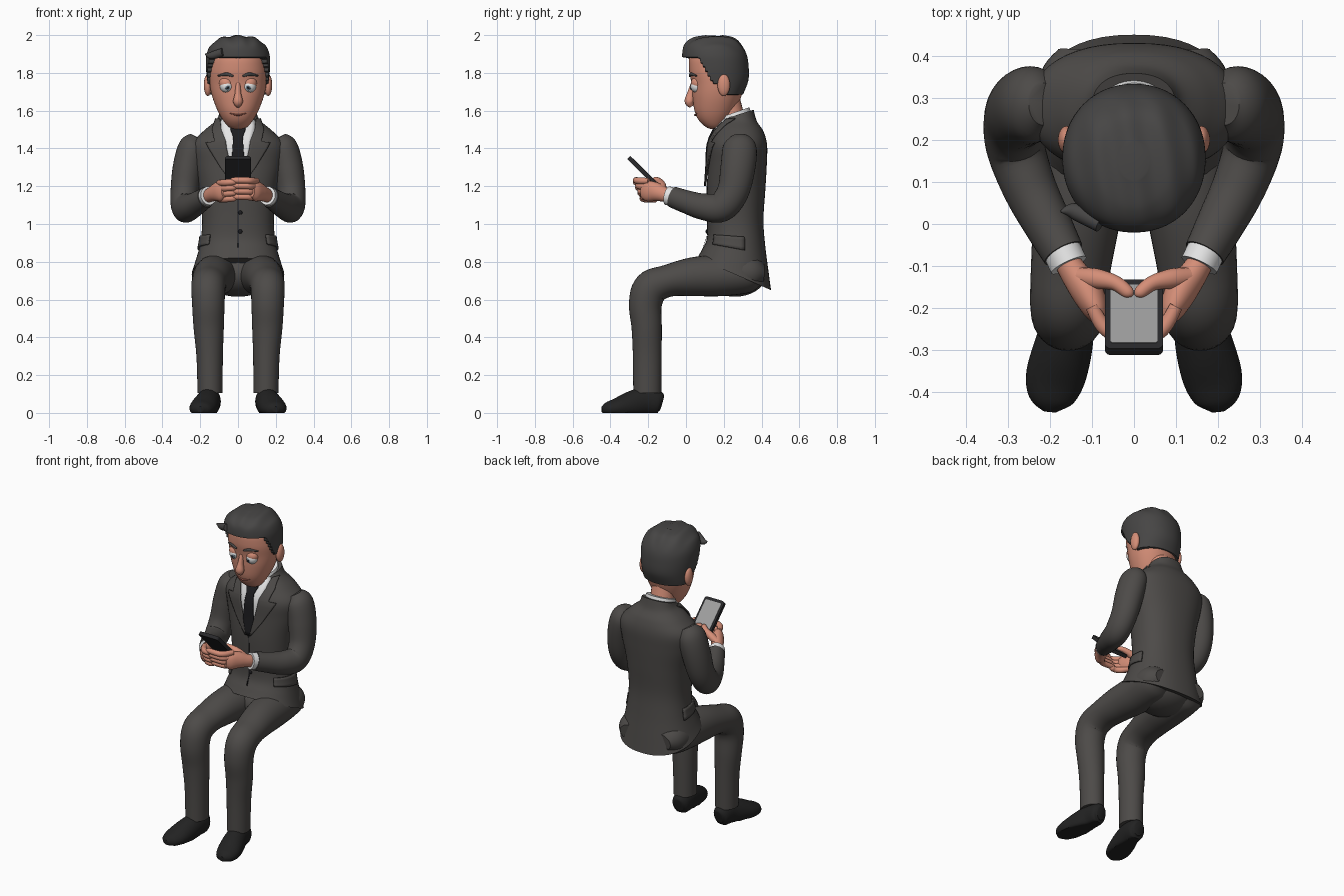
import bpy, bmesh, math
from mathutils import Vector, Matrix

if "Cube" in bpy.data.objects:
    bpy.data.objects.remove(bpy.data.objects["Cube"])


def material(name, r, g, b):
    m = bpy.data.materials.new(name)
    m.diffuse_color = (r, g, b, 1)
    m.use_nodes = True
    m.node_tree.nodes["Principled BSDF"].inputs["Base Color"].default_value = m.diffuse_color
    return m


SUIT = material("suit charcoal", .074, .069, .065)
HAIR = material("hair dark grey", .062, .060, .059)
SKIN = material("skin", .66, .27, .185)
LIP = material("lip", .36, .11, .08)
SHIRT = material("shirt white", .78, .78, .78)
BLACK = material("tie black", .012, .012, .014)
SHOE = material("shoe black", .016, .016, .016)
PHONE = material("phone black", .022, .022, .024)
SCREEN = material("screen grey", .34, .34, .34)
IRIS = material("iris grey blue", .16, .22, .27)
X, Z = Vector((1, 0, 0)), Vector((0, 0, 1))


def finish(name, bm, mat):
    bmesh.ops.recalc_face_normals(bm, faces=bm.faces)
    me = bpy.data.meshes.new(name)
    bm.to_mesh(me)
    bm.free()
    me.materials.append(mat)
    ob = bpy.data.objects.new(name, me)
    bpy.context.collection.objects.link(ob)
    return ob


def smooth(rows, k=6):
    """Catmull-Rom interpolation of tuples."""
    out = []
    for i in range(len(rows) - 1):
        p = [rows[min(max(i + j, 0), len(rows) - 1)] for j in (-1, 0, 1, 2)]
        for s in range(k):
            t = s / k
            out.append(tuple(.5 * (2 * b + (c - a) * t + (2 * a - 5 * b + 4 * c - d) * t * t
                                   + (3 * b - a - 3 * c + d) * t ** 3) for a, b, c, d in zip(*p)))
    return out + [tuple(rows[-1])]


def skin_rings(name, rings, mat, fix=None):
    bm = bmesh.new()
    vs = [[bm.verts.new(fix(p) if fix else p) for p in r] for r in rings]
    n = len(vs[0])
    for a, b in zip(vs, vs[1:]):
        for i in range(n):
            j = (i + 1) % n
            bm.faces.new((a[i], a[j], b[j], b[i]))
    bm.faces.new(vs[0])
    bm.faces.new(vs[-1])
    return finish(name, bm, mat)


def limb(name, rows, mat, s=1, n=24, k=6, fix=None):
    """Tube through (x, y, z, half width, half thickness), s mirrors x."""
    rows = smooth([(r[0] * s,) + tuple(r[1:]) for r in rows], k)
    c = [Vector(r[:3]) for r in rows]
    d = c[-1] - c[0]
    ref = Z if abs(d.x) > max(abs(d.y), abs(d.z)) else X
    rings = []
    for i, r in enumerate(rows):
        t = (c[min(i + 1, len(c) - 1)] - c[max(i - 1, 0)]).normalized()
        u = (ref - t * ref.dot(t)).normalized()
        v = t.cross(u)
        ang = [2 * math.pi * j / n for j in range(n)]
        rings.append([c[i] + u * max(r[3], .002) * math.cos(a) + v * max(r[4], .002) * math.sin(a)
                      for a in ang])
    return skin_rings(name, rings, mat, fix)


def spow(v, e):
    return math.copysign(abs(v) ** e, v)


def ring_point(row, a, p, off=0):
    z, cy, rx, ry, tilt = row
    sx, sy = spow(math.sin(a), 2 / p), -spow(math.cos(a), 2 / p)
    return Vector((rx * sx + off * math.sin(a), cy + ry * sy - off * math.cos(a), z - tilt * sy))


def stack(name, rows, mat, p=2.0, n=48, k=6, fix=None):
    """Horizontal rings (z, centre y, half width, half depth, tilt)."""
    rows = smooth([tuple(r) + (0,) * (5 - len(r)) for r in rows], k)
    return skin_rings(name, [[ring_point(r, 2 * math.pi * i / n, p) for i in range(n)]
                             for r in rows], mat, fix)


def ball(name, c, size, mat, s=1):
    bm = bmesh.new()
    mx = Matrix.Translation((c[0] * s, c[1], c[2])) @ Matrix.Diagonal((*size, 1))
    bmesh.ops.create_uvsphere(bm, u_segments=28, v_segments=18, radius=1, matrix=mx)
    return finish(name, bm, mat)


# jacket body
P = 2.3
TORSO = [(.735, .255, .245, .195, .085), (.80, .26, .225, .178, .06), (.90, .265, .2, .155, .02),
         (1.02, .262, .19, .148, 0), (1.18, .265, .205, .155, 0), (1.32, .273, .235, .155, 0),
         (1.42, .276, .245, .153, 0), (1.49, .28, .185, .13, 0), (1.545, .28, .12, .095, 0),
         (1.58, .278, .1, .08, -.025)]
stack("jacket_body", TORSO, SUIT, P)
DENSE = smooth(TORSO)


def torso_row(z):
    for a, b in zip(DENSE, DENSE[1:]):
        if a[0] <= z <= b[0]:
            t = (z - a[0]) / (b[0] - a[0])
            return tuple(p + (q - p) * t for p, q in zip(a, b))
    return DENSE[-1]


def patch(name, rows, off, mat, s=1, angles=False, thick=.004):
    """Plate following the jacket: rows of (z, left, right) in x or in degrees."""
    bm, grid = bmesh.new(), []
    fine = [tuple(p + (q - p) * t / 4 for p, q in zip(a, b))
            for a, b in zip(rows, rows[1:]) for t in range(4)] + [rows[-1]]
    for z, l, r in fine:
        row, line = torso_row(z), []
        for i in range(9):
            u = l + (r - l) * i / 8
            a = math.radians(u) if angles else math.copysign(
                math.asin(min(abs(u) / row[2], .99) ** (P / 2)), u)
            line.append(bm.verts.new(ring_point(row, a * s, P, off)))
        grid.append(line)
    for a, b in zip(grid, grid[1:]):
        for i in range(8):
            bm.faces.new((a[i], a[i + 1], b[i + 1], b[i]))
    ob = finish(name, bm, mat)
    mod = ob.modifiers.new("thickness", "SOLIDIFY")
    mod.thickness, mod.offset = thick, 0
    return ob


# shirt, tie and jacket details
patch("shirt_front", [(1.2, -.01, .01), (1.3, -.04, .04), (1.42, -.065, .065),
                      (1.52, -.092, .092), (1.56, -.085, .085)], .004, SHIRT)
patch("tie", [(1.2, -.012, .012), (1.3, -.035, .035), (1.46, -.024, .024),
              (1.5, -.038, .038), (1.54, -.026, .026)], .011, BLACK, thick=.008)
patch("jacket_opening", [(.83, -.003, .003), (1.2, -.003, .003)], .001, BLACK, thick=.002)
for z in (.96, 1.06):
    ball("jacket_button", (.012, .11, z), (.011, .006, .011), BLACK)
stack("shirt_collar", [(1.52, .265, .1, .088, -.02), (1.56, .26, .094, .085, -.025),
                       (1.59, .255, .088, .08, -.028)], SHIRT)

# pelvis
ball("trouser_seat", (0, .26, .735), (.19, .165, .12), SUIT)

for s in (-1, 1):
    patch("lapel", [(1.2, .006, .02), (1.3, .036, .09), (1.4, .058, .15), (1.43, .062, .165),
                    (1.437, .062, .12), (1.5, .085, .13), (1.56, .088, .108)],
          .009, SUIT, s, thick=.008)
    patch("pocket_flap", [(.87, 45, 104), (.935, 45, 104)], .005, SUIT, s, True, .009)
    # legs and shoes
    limb("trouser_leg", [(.11, .41, .735, .07, .05), (.115, .34, .738, .112, .1),
                         (.12, .18, .728, .115, .11), (.135, .03, .72, .105, .102),
                         (.15, -.10, .698, .095, .085), (.157, -.185, .66, .09, .094),
                         (.157, -.215, .575, .086, .087), (.155, -.208, .45, .08, .08),
                         (.15, -.205, .3, .07, .076), (.148, -.205, .105, .066, .074)], SUIT, s, 32)
    limb("shoe", [(.143, -.128, .05, .03, .04), (.145, -.15, .055, .052, .065),
                  (.152, -.22, .06, .06, .075), (.17, -.3, .04, .07, .07),
                  (.188, -.37, .025, .07, .052), (.197, -.42, .02, .052, .036),
                  (.2, -.446, .018, .016, .015)], SHOE, s, 32,
         fix=lambda v: Vector((v.x, v.y, max(v.z, 0))))
    # arms and cuffs
    limb("sleeve", [(.215, .285, 1.458, .04, .05), (.238, .285, 1.41, .075, .088),
                    (.265, .275, 1.30, .08, .092), (.283, .248, 1.17, .074, .084),
                    (.282, .185, 1.09, .07, .08), (.25, .09, 1.092, .064, .07),
                    (.205, 0, 1.118, .057, .061), (.168, -.07, 1.143, .05, .056)], SUIT, s, 32)
    limb("shirt_cuff", [(.175, -.055, 1.14, .046, .05), (.155, -.098, 1.15, .046, .05)], SHIRT, s)
    # hands
    limb("palm", [(.162, -.085, 1.147, .03, .036), (.14, -.12, 1.158, .034, .04),
                  (.112, -.16, 1.17, .038, .05), (.09, -.205, 1.175, .03, .054),
                  (.075, -.235, 1.178, .014, .035)], SKIN, s)
    limb("thumb", [(.13, -.125, 1.185, .02, .022), (.09, -.13, 1.205, .022, .024),
                   (.045, -.14, 1.225, .017, .018), (.014, -.163, 1.236, .014, .015),
                   (.006, -.172, 1.235, .004, .004)], SKIN, s, 16)
    reach = -.04 if s > 0 else .005
    for i in range(4):
        y, z = -.205 - .012 * i, 1.136 + .029 * i + .005 * s
        limb("finger", [(.1, y + .045, z, .016, .016), (.075, y, z, .018, .018),
                        (.045, y - .022, z + .003, .017, .017),
                        (reach + .015, y - .022, z + .004, .015, .015),
                        (reach, y - .018, z + .004, .004, .004)], SKIN, s, 14)
    # ears, eyes and brows
    ball("ear", (.16, .2, 1.735), (.021, .033, .058), SKIN, s)
    ball("eyeball", (.06, .06, 1.73), (.036, .036, .036), SHIRT, s)
    ball("eyelid", (.061, .064, 1.746), (.039, .038, .036), SKIN, s)
    ball("iris", (.055, .0275, 1.722), (.014, .005, .014), IRIS, s)
    ball("pupil", (.055, .0235, 1.721), (.007, .003, .007), BLACK, s)
    limb("eyebrow", [(.025, .02, 1.782, .005, .005), (.06, .027, 1.793, .009, .007),
                     (.105, .056, 1.785, .004, .005)], HAIR, s, 12)

# head and neck
stack("head", [(1.503, .15, .018, .02), (1.515, .148, .05, .045), (1.55, .147, .08, .08),
               (1.60, .153, .108, .108), (1.67, .163, .135, .128), (1.74, .17, .15, .14),
               (1.82, .168, .153, .152), (1.90, .155, .13, .13), (1.95, .155, .06, .06)], SKIN, 2.1)
limb("neck", [(0, .265, 1.48, .075, .07), (0, .24, 1.58, .073, .066), (0, .21, 1.68, .075, .07)], SKIN)
limb("nose", [(0, .04, 1.745, .012, .014), (0, .027, 1.69, .017, .021), (0, .019, 1.648, .026, .026),
              (0, .03, 1.622, .012, .012)], SKIN)
limb("mouth", [(-.045, .06, 1.587, .002, .004), (0, .05, 1.577, .005, .007),
               (.045, .06, 1.587, .002, .004)], LIP, 1, 12)


def hairline(v):
    """Tuck the hair inside the head below the hairline and ripple the top."""
    y = v.y
    low = 1.88 if y < .06 else 1.74 if .14 < y < .2 else 1.68 if y >= .2 else 1.88 - (y - .06) * 1.75
    if v.z < low:
        return Vector((v.x * .8, .165 + (y - .165) * .8, v.z))
    if v.z > 1.9:
        v.z += .004 * math.sin(75 * v.x + 12 * y) * min(1, (v.z - 1.9) * 20)
    return v


# hair
stack("hair", [(1.64, .18, .12, .11), (1.68, .185, .148, .115), (1.76, .165, .163, .165),
               (1.84, .158, .17, .173), (1.90, .15, .166, .17), (1.95, .142, .142, .15),
               (1.983, .145, .095, .11), (1.996, .15, .035, .045)], HAIR, 2.1, 96, 10, hairline)
limb("hair_tip", [(-.08, .0, 1.91, .022, .02), (-.14, .03, 1.892, .02, .02),
                  (-.174, .03, 1.9, .003, .003)], HAIR, 1, 16)

# phone
TILT = Matrix.Translation((0, -.222, 1.27)) @ Matrix.Rotation(math.radians(-45), 4, 'X')


def slab(name, size, z, bevel, mat):
    bm = bmesh.new()
    bmesh.ops.create_cube(bm, size=1, matrix=Matrix.Translation((0, 0, z)) @ Matrix.Diagonal((*size, 1)))
    up = [e for e in bm.edges if abs(e.verts[0].co.z - e.verts[1].co.z) > size[2] * .5]
    bmesh.ops.bevel(bm, geom=up, offset=bevel, segments=5, affect='EDGES', profile=.5)
    bm.transform(TILT)
    return finish(name, bm, mat)


slab("phone_body", (.138, .232, .022), 0, .016, PHONE)
slab("phone_screen", (.112, .195, .004), .0115, .006, SCREEN)

# smooth shading with sharp rims
for ob in bpy.data.objects:
    ob.select_set(True)
    bpy.context.view_layer.objects.active = ob
bpy.ops.object.shade_smooth_by_angle(angle=math.radians(45))
